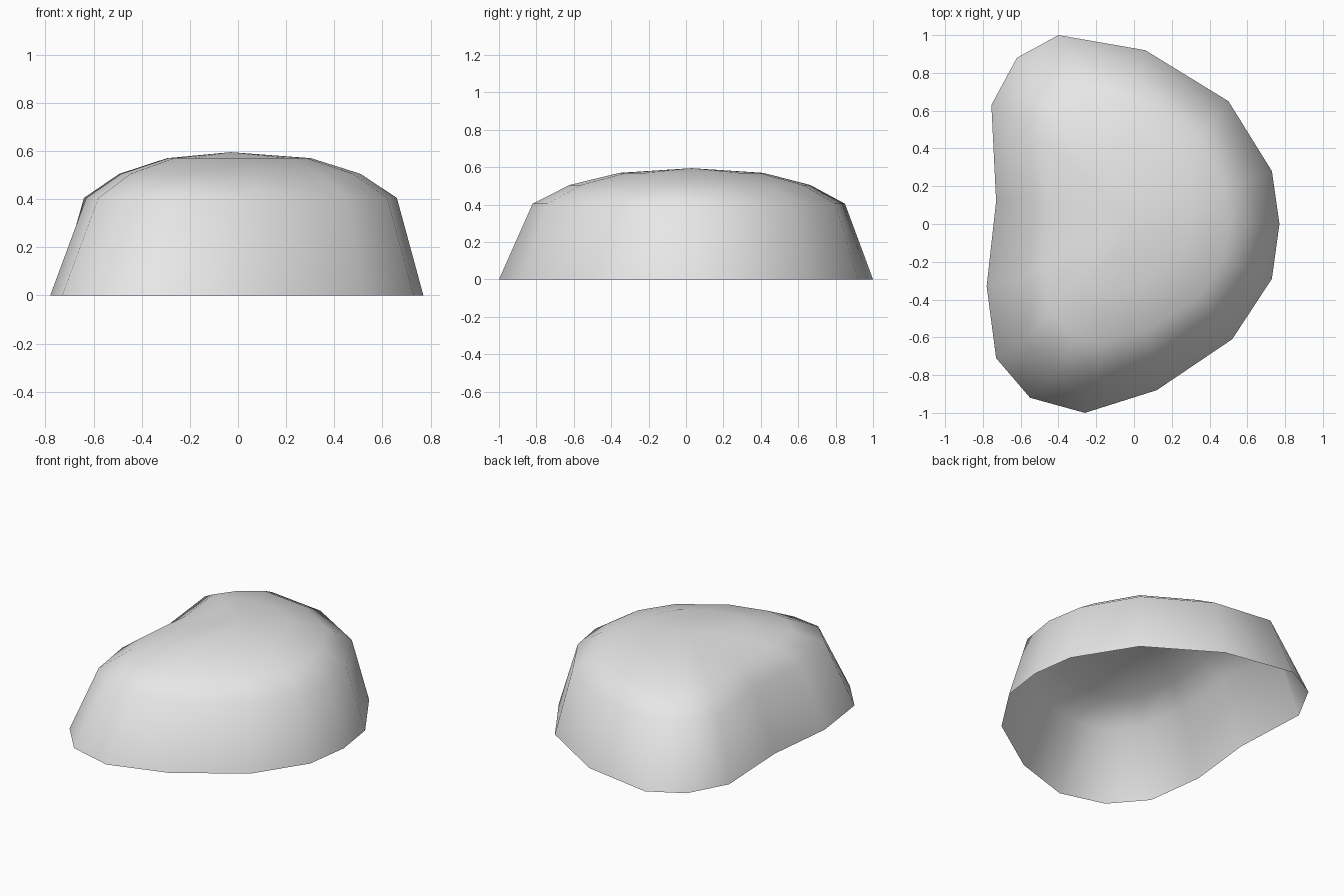
import bpy
import bmesh
from mathutils import Vector

cube = bpy.data.objects.get("Cube")
if cube:
    bpy.data.objects.remove(cube, do_unlink=True)

# One neutral colour for the whole shell
grey = bpy.data.materials.new("light_grey")
grey.use_nodes = True
colour = (0.8, 0.8, 0.8, 1.0)
grey.diffuse_color = colour
grey.node_tree.nodes["Principled BSDF"].inputs["Base Color"].default_value = colour

# Kidney-shaped outlines: the open rim and the shoulder above it
rim = [(-.40, 1), (.06, .92), (.50, .65), (.73, .28), (.77, 0),
       (.73, -.29), (.52, -.61), (.12, -.88), (-.26, -1), (-.55, -.92),
       (-.73, -.71), (-.78, -.33), (-.73, .12), (-.755, .63), (-.62, .88)]
shoulder = [(-.35, .85), (.04, .80), (.43, .57), (.62, .24), (.66, 0),
            (.62, -.25), (.45, -.51), (.10, -.74), (-.21, -.82), (-.41, -.79),
            (-.58, -.62), (-.63, -.30), (-.59, .12), (-.64, .57), (-.53, .72)]
dome_centre = Vector((0, .04))


def shrink(outline, factor):
    """Scale an outline towards the middle of the dome."""
    return [dome_centre.lerp(Vector(point), factor) for point in outline]


def add_ring(bm, outline, height):
    return [bm.verts.new((x, y, height)) for x, y in outline]


def bridge(bm, lower, upper):
    """Join two rings with a band of quads."""
    for i in range(len(lower)):
        j = (i + 1) % len(lower)
        bm.faces.new((lower[i], lower[j], upper[j], upper[i]))


# Sloping wall followed by the dome, left open underneath
bm = bmesh.new()
rings = [add_ring(bm, rim, 0),
         add_ring(bm, shoulder, .405),
         add_ring(bm, shrink(shoulder, .77), .505),
         add_ring(bm, shrink(shoulder, .46), .57)]
for lower, upper in zip(rings, rings[1:]):
    bridge(bm, lower, upper)

# Shallow fan closing the top
peak = bm.verts.new((-.03, .03, .595))
crown = rings[-1]
for i, vert in enumerate(crown):
    bm.faces.new((vert, crown[(i + 1) % len(crown)], peak))

# Outlines run clockwise, so turn every face outwards
bmesh.ops.reverse_faces(bm, faces=bm.faces[:])
for face in bm.faces:
    face.smooth = True

mesh = bpy.data.meshes.new("domed_shell")
bm.to_mesh(mesh)
bm.free()
mesh.materials.append(grey)
shell = bpy.data.objects.new("domed_shell", mesh)
bpy.context.collection.objects.link(shell)
